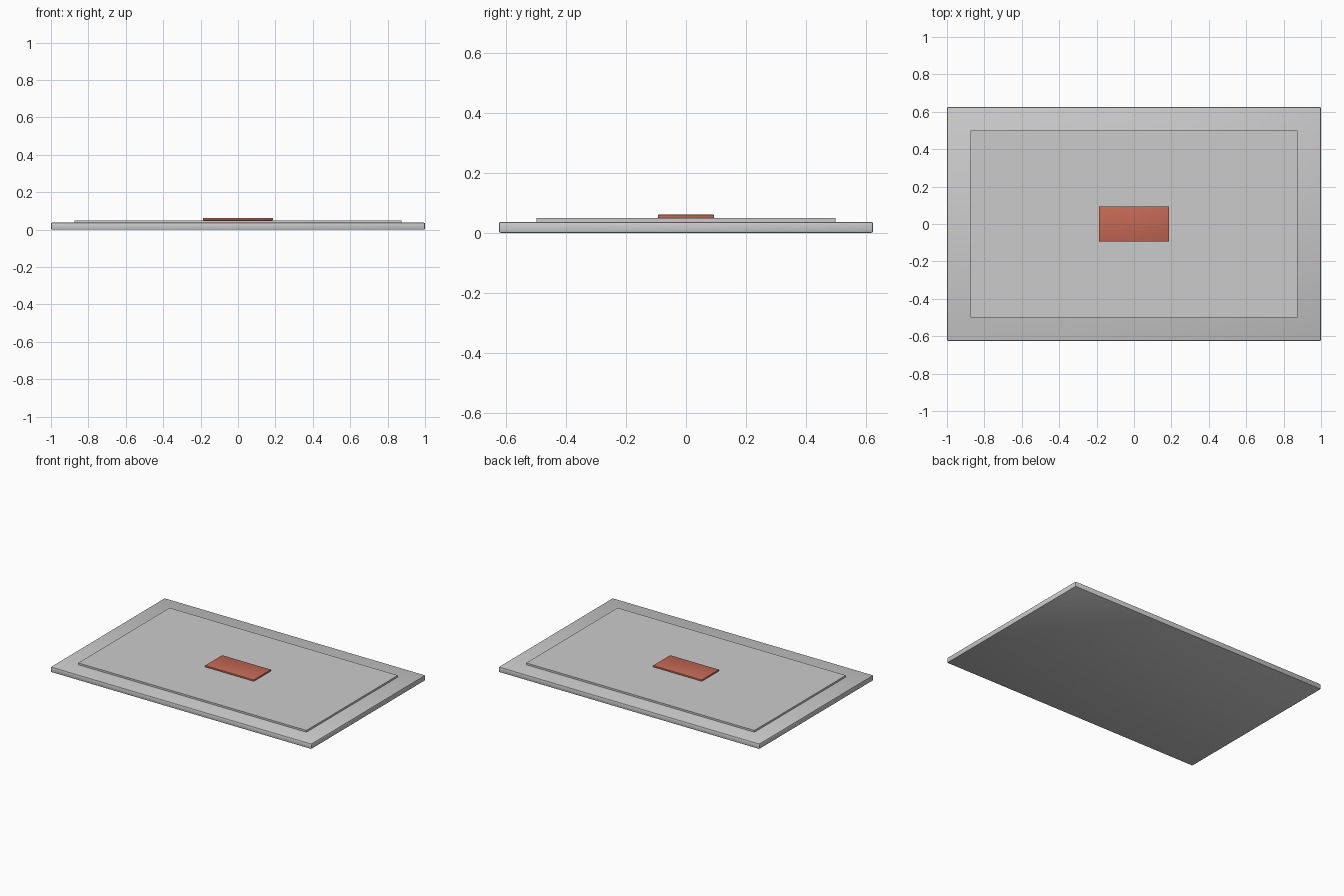
import bpy
import math

if "Cube" in bpy.data.objects:
    bpy.data.objects.remove(bpy.data.objects["Cube"])


def box(name, size, z0, bevel=0.0, segments=2):
    """Centred box standing on z0, with optional rounded edges."""
    bpy.ops.mesh.primitive_cube_add(size=1, location=(0, 0, z0 + size[2] / 2))
    ob = bpy.context.object
    ob.name = name
    ob.scale = size
    bpy.ops.object.transform_apply(location=False, rotation=False, scale=True)
    if bevel:
        mod = ob.modifiers.new("edge_rounding", 'BEVEL')
        mod.width = bevel
        mod.segments = segments
        bpy.ops.object.modifier_apply(modifier=mod.name)
        bpy.ops.object.shade_smooth_by_angle(angle=math.radians(30))
    return ob


# Base slab with softened edges
box("base_slab", (2.0, 1.25, 0.0375), 0.0, bevel=0.00625)

# Thin raised field on top
box("raised_panel", (1.75, 1.0, 0.0125), 0.0375)

# Small red plate in the middle
plate = box("center_plate", (0.375, 0.1875, 0.0115), 0.05, bevel=0.0025)
red = bpy.data.materials.new("plate_red")
red.diffuse_color = (0.55, 0.14, 0.09, 1.0)
red.use_nodes = True
red.node_tree.nodes["Principled BSDF"].inputs["Base Color"].default_value = red.diffuse_color
plate.data.materials.append(red)
